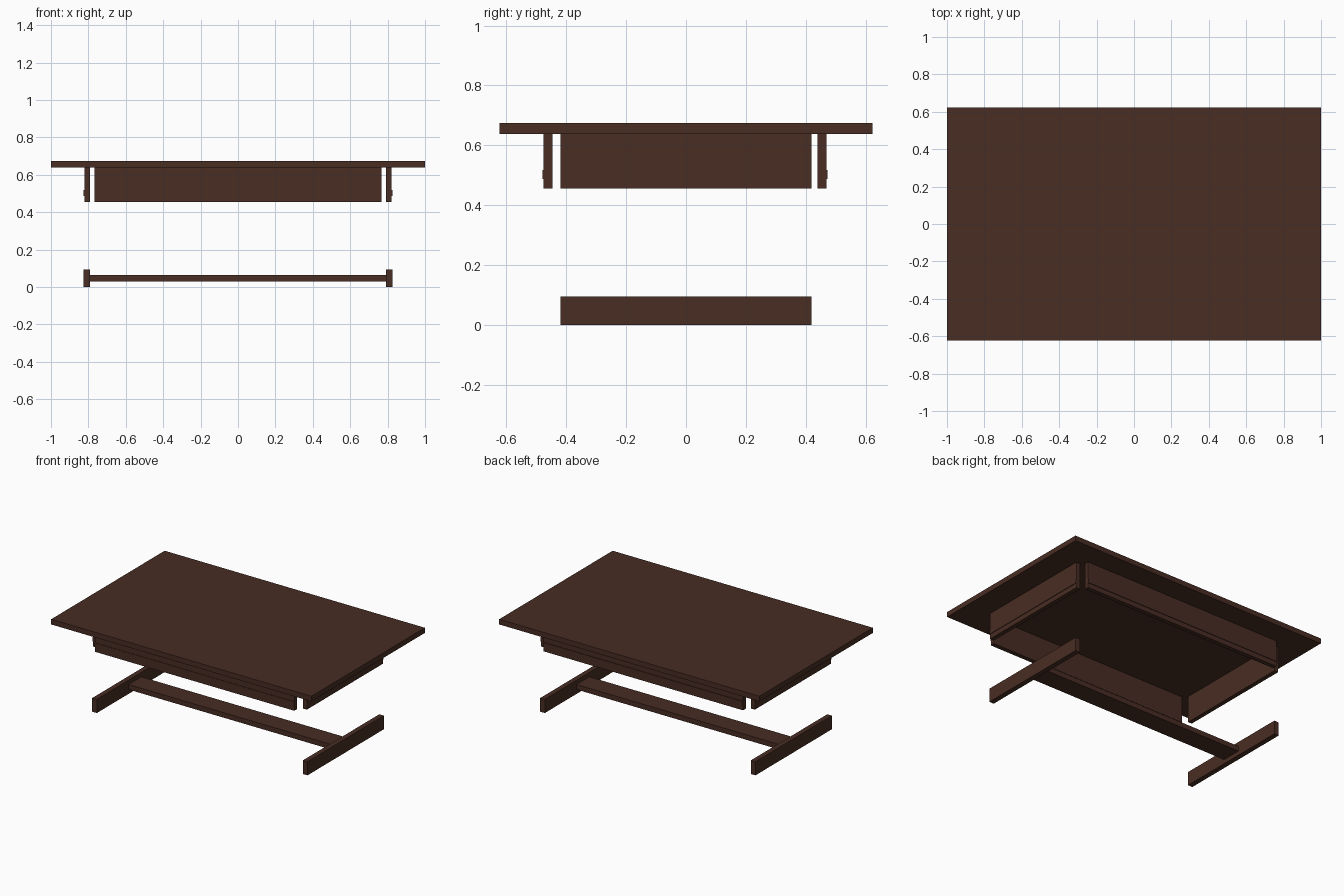
import bpy

if "Cube" in bpy.data.objects:
    bpy.data.objects.remove(bpy.data.objects["Cube"], do_unlink=True)

# Single dark wood colour
wood = bpy.data.materials.new("dark_brown_wood")
wood.use_nodes = True
colour = (0.065, 0.026, 0.017, 1.0)
wood.diffuse_color = colour
bsdf = next(n for n in wood.node_tree.nodes if n.type == 'BSDF_PRINCIPLED')
bsdf.inputs["Base Color"].default_value = colour
bsdf.inputs["Roughness"].default_value = 0.8


def board(name, x, y, z):
    """Box spanning the given (low, high) range on each axis."""
    spans = (x, y, z)
    bpy.ops.mesh.primitive_cube_add(size=1)
    ob = bpy.context.object
    ob.name = ob.data.name = name
    for v in ob.data.vertices:
        v.co = [lo if c < 0 else hi for c, (lo, hi) in zip(v.co, spans)]
    ob.data.materials.append(wood)
    return ob


# Table top
board("table_top", (-1, 1), (-0.623, 0.623), (0.638, 0.674))

apron_z = (0.455, 0.638)
bead_z = (0.488, 0.518)

# Long aprons, each with a thin raised bead on its outer face
board("front_apron", (-0.767, 0.767), (-0.477, -0.446), apron_z)
board("front_bead", (-0.767, 0.767), (-0.480, -0.470), bead_z)
board("back_apron", (-0.767, 0.767), (0.439, 0.469), apron_z)
board("back_bead", (-0.767, 0.767), (0.462, 0.473), bead_z)

# End aprons with beads, and the feet below them
for side, s in (("left", 1), ("right", -1)):
    def span(a, b):
        return tuple(sorted((s * a, s * b)))
    board(side + "_apron", span(0.792, 0.822), (-0.419, 0.419), apron_z)
    board(side + "_bead", span(0.815, 0.826), (-0.419, 0.419), bead_z)
    board(side + "_foot", span(0.792, 0.827), (-0.419, 0.419), (0, 0.095))

# Flat stretcher joining the feet
board("stretcher", (-0.793, 0.793), (-0.07, 0.07), (0.03, 0.065))
